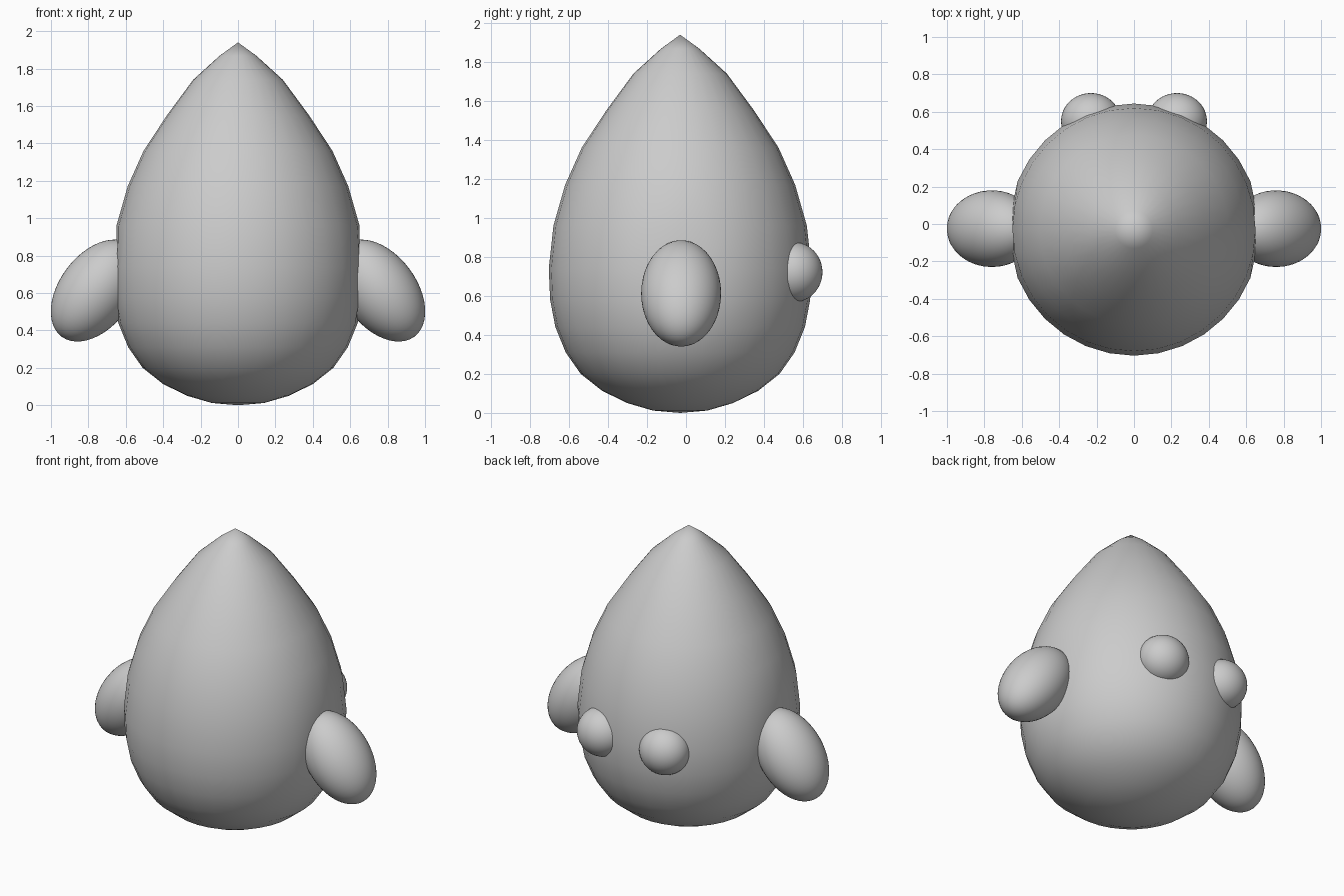
import bpy, bmesh, math
from mathutils import Matrix, Vector

cube = bpy.data.objects.get("Cube")
if cube:
    bpy.data.objects.remove(cube)

AXIS_Y = -0.03

grey = bpy.data.materials.new("plain_grey")
grey.use_nodes = True
colour = (0.6, 0.6, 0.6, 1)
grey.diffuse_color = colour
grey.node_tree.nodes["Principled BSDF"].inputs["Base Color"].default_value = colour


def finish(name, bm):
    """Turn a bmesh into a smooth grey object."""
    bmesh.ops.recalc_face_normals(bm, faces=bm.faces)
    for f in bm.faces:
        f.smooth = True
    mesh = bpy.data.meshes.new(name)
    bm.to_mesh(mesh)
    bm.free()
    mesh.materials.append(grey)
    obj = bpy.data.objects.new(name, mesh)
    bpy.context.collection.objects.link(obj)
    return obj


def ellipsoid(name, centre, radii, tilt=0):
    bm = bmesh.new()
    bmesh.ops.create_uvsphere(bm, u_segments=48, v_segments=24, radius=1)
    place = (Matrix.Translation(centre) @ Matrix.Rotation(tilt, 4, 'Y')
             @ Matrix.Diagonal((*radii, 1)))
    bm.transform(place)
    return finish(name, bm)


# Teardrop body: a profile spun around the vertical axis
profile = [(0, 0), (0.14, 0.012), (0.27, 0.05), (0.40, 0.113), (0.51, 0.20),
           (0.587, 0.31), (0.64, 0.44), (0.667, 0.58), (0.674, 0.74),
           (0.65, 0.96), (0.59, 1.17), (0.505, 1.36), (0.38, 1.55),
           (0.24, 1.74), (0.10, 1.867), (0, 1.94)]
bm = bmesh.new()
verts = [bm.verts.new((0, -r, z)) for r, z in profile]
edges = [bm.edges.new(pair) for pair in zip(verts, verts[1:])]
bmesh.ops.spin(bm, geom=verts + edges, cent=(0, 0, 0), axis=(0, 0, 1),
               angle=math.tau, steps=32, use_duplicate=False)
bmesh.ops.remove_doubles(bm, verts=bm.verts, dist=0.0005)
# The sides are slightly flattened where the arms join
for v in bm.verts:
    v.co.x = max(-0.65, min(0.65, v.co.x))
bmesh.ops.translate(bm, verts=bm.verts, vec=Vector((0, AXIS_Y, 0)))
finish("body", bm)

# Arms at the sides and round bumps on the back
for side, s in (("left", 1), ("right", -1)):
    ellipsoid(side + "_arm", (s * 0.76, AXIS_Y + 0.005, 0.613),
              (0.195, 0.205, 0.307), math.radians(-36.6 * s))
    ellipsoid(side + "_back_bump", (s * 0.23, 0.55, 0.722),
              (0.16, 0.15, 0.155))
